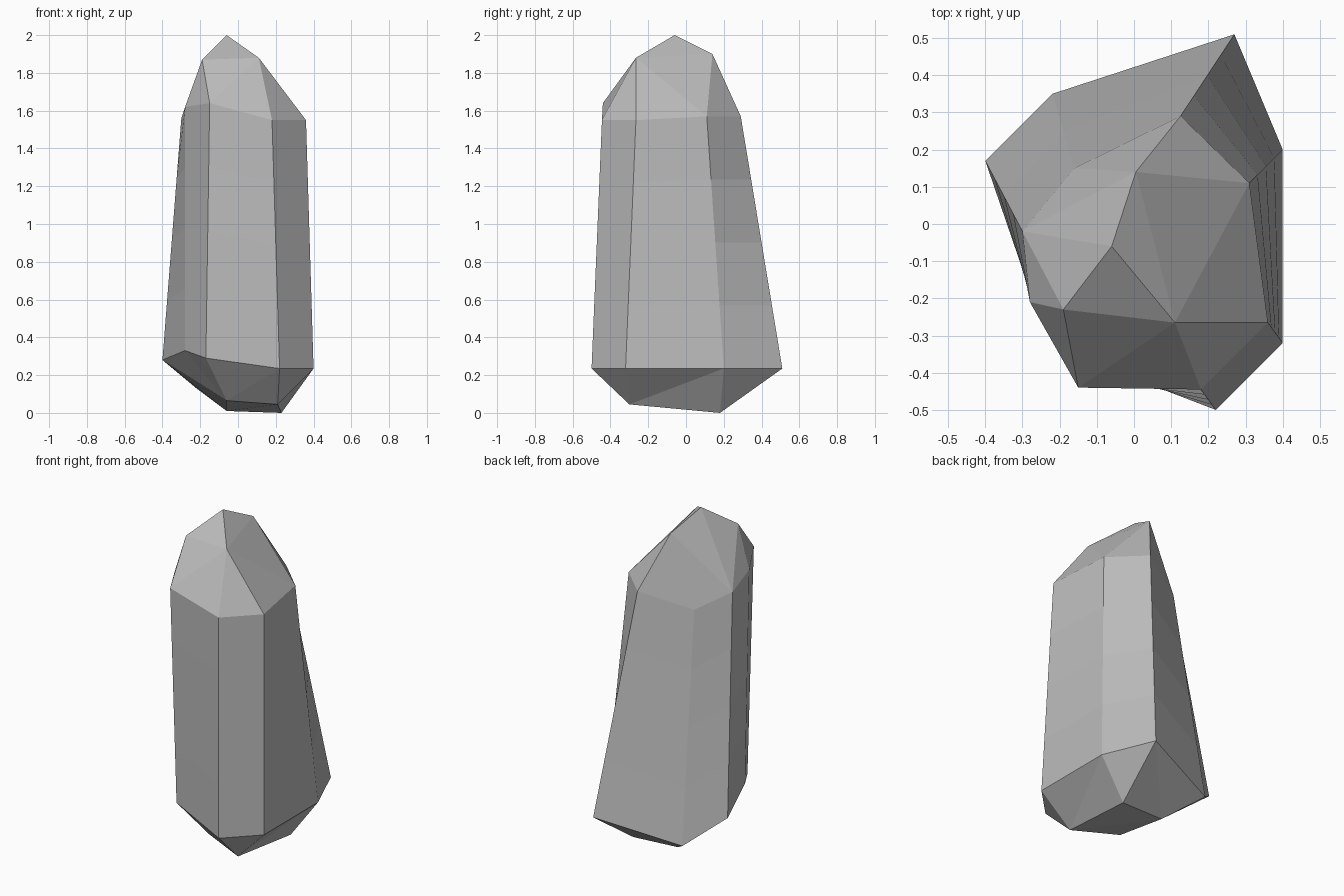
import bpy
import bmesh
from mathutils import Vector

cube = bpy.data.objects.get("Cube")
if cube:
    bpy.data.objects.remove(cube)

# Eight-sided shaft: matching corners of the shoulder ring and the foot ring
SHOULDER = [(-.28, -.21, 1.62), (-.15, -.44, 1.64), (.18, -.445, 1.55), (.36, -.265, 1.55),
            (.31, .11, 1.57), (.125, .29, 1.57), (-.16, .15, 1.48), (-.30, -.02, 1.56)]
FOOT = [(-.28, -.17, .33), (-.17, -.35, .29), (.22, -.50, .235), (.40, -.32, .235),
        (.40, .20, .235), (.27, .51, .235), (-.22, .35, .13), (-.40, .17, .28)]

# Cut points of the two pointed ends
CROWN_TIPS = [(-.19, -.23, 1.87), (.11, -.265, 1.88), (.005, .14, 1.90), (-.06, -.06, 2.0)]
BASE_TIPS = [(-.06, -.19, .065), (.21, -.30, .045), (.23, .18, 0), (-.06, .165, .01)]
SEGMENTS = 4


def add_ring(bm, points):
    return [bm.verts.new(p) for p in points]


def bridge(bm, a, b):
    for i in range(len(a)):
        j = (i + 1) % len(a)
        bm.faces.new((a[i], a[j], b[j], b[i]))


def facet_end(bm, ring, tip_points, fans):
    """Close a ring with facets; each ring corner fans across the listed tips."""
    tips = add_ring(bm, tip_points)
    fans = [[tips[int(c)] for c in word] for word in fans.split()]
    for i, corner in enumerate(ring):
        for first, second in zip(fans[i], fans[i][1:]):
            bm.faces.new((corner, first, second))
        bm.faces.new((corner, ring[(i + 1) % len(ring)], fans[i][-1]))
    bm.faces.new((tips[0], tips[1], tips[3]))
    bm.faces.new((tips[1], tips[2], tips[3]))


bm = bmesh.new()

# Shaft
rings = []
for step in range(SEGMENTS + 1):
    t = step / SEGMENTS
    rings.append(add_ring(bm, [Vector(f).lerp(Vector(s), t) for f, s in zip(FOOT, SHOULDER)]))
for low, high in zip(rings, rings[1:]):
    bridge(bm, low, high)

# Pointed crown and blunt base
facet_end(bm, rings[-1], CROWN_TIPS, "0 01 1 1 12 2 2 230")
facet_end(bm, rings[0], BASE_TIPS, "0 0 01 1 12 23 3 30")
bmesh.ops.recalc_face_normals(bm, faces=bm.faces)

mesh = bpy.data.meshes.new("crystal")
bm.to_mesh(mesh)
bm.free()
crystal = bpy.data.objects.new("crystal", mesh)
bpy.context.collection.objects.link(crystal)

# Plain stone grey
grey = bpy.data.materials.new("stone_grey")
grey.use_nodes = True
colour = (.5, .5, .5, 1)
grey.diffuse_color = colour
for node in grey.node_tree.nodes:
    if node.type == "BSDF_PRINCIPLED":
        node.inputs["Base Color"].default_value = colour
mesh.materials.append(grey)
